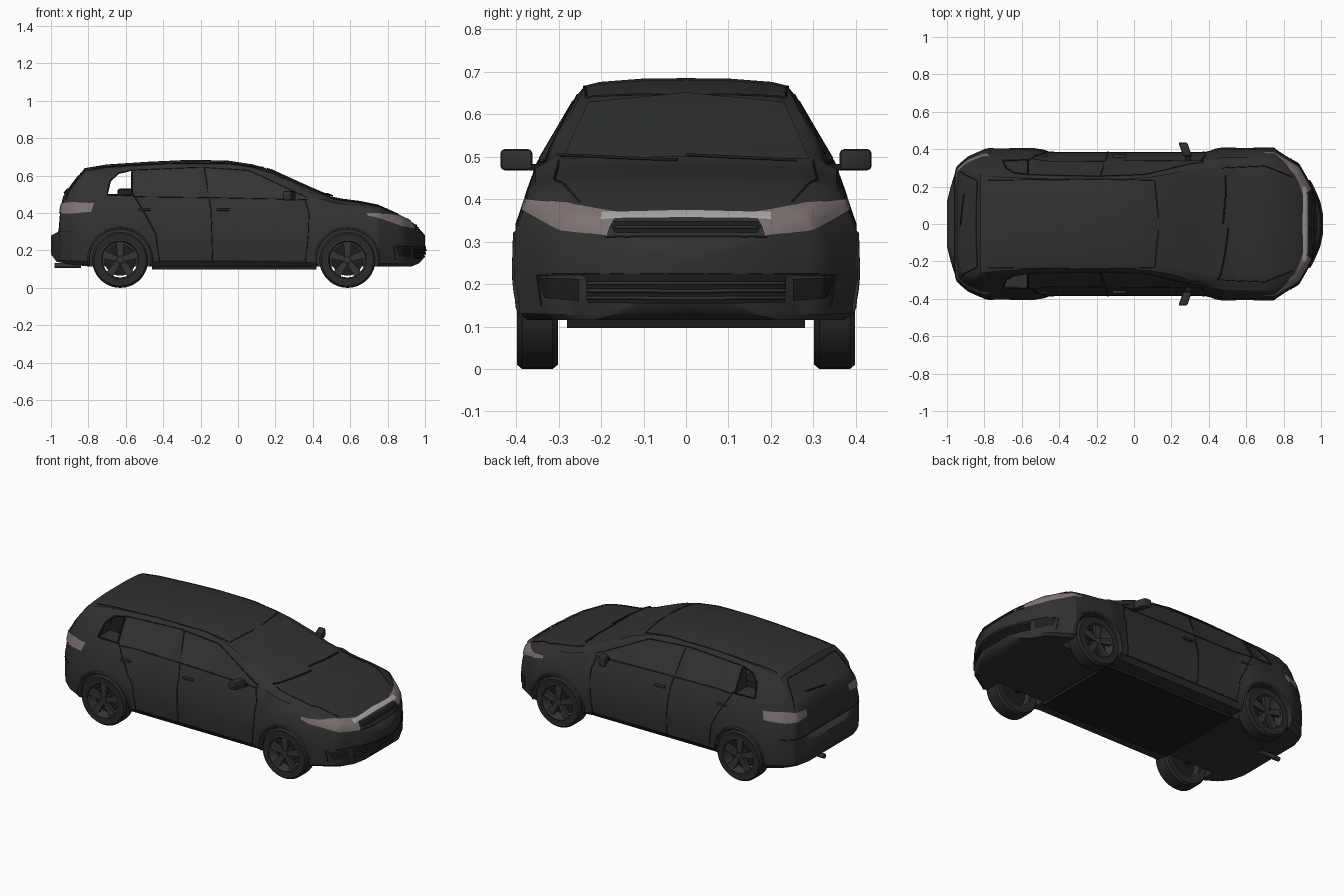
import bpy, bmesh, math
from mathutils import Vector, Matrix
from mathutils.bvhtree import BVHTree

if "Cube" in bpy.data.objects:
    bpy.data.objects.remove(bpy.data.objects["Cube"], do_unlink=True)


def material(name, r, g, b):
    m = bpy.data.materials.new(name)
    m.use_nodes = True
    m.diffuse_color = (r, g, b, 1)
    node = next(n for n in m.node_tree.nodes if n.type == 'BSDF_PRINCIPLED')
    node.inputs["Base Color"].default_value = (r, g, b, 1)
    return m


PAINT = material("charcoal paint", .03, .03, .03)
GLASS = material("dark glass", .032, .033, .033)
RUBBER = material("tyre rubber", .022, .022, .022)
METAL = material("dark wheel metal", .035, .035, .035)
BLACK = material("black trim", .012, .012, .012)
LAMP = material("rosy lamp", .21, .17, .17)
CHROME = material("chrome", .4, .4, .4)


def add(name, bm, mat, fix=True):
    if fix:
        bmesh.ops.recalc_face_normals(bm, faces=bm.faces[:])
    me = bpy.data.meshes.new(name)
    bm.to_mesh(me)
    bm.free()
    ob = bpy.data.objects.new(name, me)
    bpy.context.collection.objects.link(ob)
    me.materials.append(mat)
    me.shade_smooth()
    me.set_sharp_from_angle(angle=math.radians(32))
    return ob


def lerp_table(table, x):
    for (x0, a), (x1, b) in zip(table, table[1:]):
        if x <= x1:
            return a + (b - a) * (x - x0) / (x1 - x0)
    return table[-1][1]


def box(name, lo, hi, mat, bevel=0.0):
    lo, hi = Vector(lo), Vector(hi)
    bm = bmesh.new()
    bmesh.ops.create_cube(bm, size=1, matrix=Matrix.Translation((lo + hi) / 2) @ Matrix.Diagonal((hi - lo).to_4d()))
    if bevel:
        bmesh.ops.bevel(bm, geom=bm.edges[:], offset=bevel, segments=2, affect='EDGES', profile=.5)
    return add(name, bm, mat)


def prism(name, outline, y0, y1, mat):
    """Side outline (x, z) extruded across y."""
    bm = bmesh.new()
    a, b = ([bm.verts.new((x, y, z)) for x, z in outline] for y in (y0, y1))
    bm.faces.new(a)
    bm.faces.new(b)
    n = len(a)
    for i in range(n):
        bm.faces.new((a[i], a[(i + 1) % n], b[(i + 1) % n], b[i]))
    return add(name, bm, mat)


def circle(cx, cz, r, a0, a1, n):
    angles = [math.radians(a0 + (a1 - a0) * i / n) for i in range(n + 1)]
    return [(cx + r * math.cos(a), cz + r * math.sin(a)) for a in angles]


# Body: cross-sections lofted along x
WIDTH = [(-1, .12), (-.98, .2), (-.945, .31), (-.88, .365), (-.8, .4), (-.55, .405), (-.45, .386),
         (.38, .386), (.47, .405), (.75, .405), (.88, .32), (.95, .2), (.985, .12), (1, .05)]
TOP = [(-1, .28), (-.96, .3), (-.95, .42), (-.935, .49), (-.82, .64), (-.7, .66), (-.47, .675), (-.25, .685),
       (-.05, .68), (.08, .66), (.18, .63), (.3, .575), (.4, .53), (.5, .488), (.55, .478), (.65, .465),
       (.75, .445), (.85, .4), (.915, .36), (.957, .325), (.985, .3), (1, .28)]
BOTTOM = [(-1, .18), (-.97, .14), (-.9, .125), (-.8, .115), (.93, .115), (.965, .13), (.985, .15), (1, .2)]


def section(x):
    w, t, b = (lerp_table(k, x) for k in (WIDTH, TOP, BOTTOM))
    h = t - b
    shoulder = min(.42, b + .85 * h)
    belt = min(.475, b + .92 * h)
    rail = max(belt + .25 * (t - belt), t - .035)
    yr = min(.255 + (.645 - rail) * .53, .82 * w)
    half = [(.92 * w, b), (.98 * w, b + .05 * h), (w, b + .4 * (shoulder - b)), (.99 * w, b + .75 * (shoulder - b)),
            (.925 * w, shoulder), (.875 * w, belt), (yr, rail), (.94 * yr, rail + .5 * (t - rail)),
            (.8 * yr, rail + .75 * (t - rail)), (.4 * yr, rail + .97 * (t - rail))]
    return [(0, b)] + half + [(0, t)] + [(-y, z) for y, z in reversed(half)]


stations = [-1]
for x in sorted([p[0] for p in WIDTH + TOP + BOTTOM] + [i / 20 for i in range(-20, 21)]):
    if x - stations[-1] > .0049:
        stations.append(x)
bm = bmesh.new()
rings = [[bm.verts.new((x, y, z)) for y, z in section(x)] for x in stations]
for a, b in zip(rings, rings[1:]):
    for i in range(len(a)):
        j = (i + 1) % len(a)
        bm.faces.new((a[i], a[j], b[j], b[i]))
bm.faces.new(rings[0])
bm.faces.new(rings[-1])
bmesh.ops.recalc_face_normals(bm, faces=bm.faces[:])
surface = BVHTree.FromBMesh(bm)
body = add("body_shell", bm, PAINT)

# Wheel arches, cabin space and open quarter windows cut from the body
AXLES = {"nose": .585, "tail": -.63}
cutters = [prism("arch_cutter", circle(cx, .15, .163, 0, 360, 40)[:-1], s * .27, s * .5, BLACK)
           for cx in AXLES.values() for s in (1, -1)]
cutters.append(box("cabin_cutter", (-.74, -.23, .35), (.1, .23, .62), BLACK))
QUARTER = [(-.7, .497), (-.683, .57), (-.64, .612), (-.568, .629), (-.568, .495)]
cutters.append(prism("quarter_window_cutter", QUARTER, -.6, .6, BLACK))
for c in cutters:
    mod = body.modifiers.new(c.name, 'BOOLEAN')
    mod.operation, mod.solver, mod.object = 'DIFFERENCE', 'EXACT', c
graph = bpy.context.evaluated_depsgraph_get()
cut = bpy.data.meshes.new_from_object(body.evaluated_get(graph))
body.modifiers.clear()
body.data = cut
cut.materials.clear()
cut.materials.append(PAINT)
for p in cut.polygons:
    p.material_index = 0
cut.set_sharp_from_angle(angle=math.radians(32))
for c in cutters:
    bpy.data.objects.remove(c, do_unlink=True)

# Projection frames: outward direction, horizontal axis, second axis
Q = math.sqrt(.5)
UP = Vector((0, 0, 1))
SIDE = Vector((0, 1, 0)), Vector((1, 0, 0)), UP
NOSE = Vector((1, 0, 0)), Vector((0, 1, 0)), UP
TAIL = Vector((-1, 0, 0)), Vector((0, 1, 0)), UP
NOSE_CORNER = Vector((Q, Q, 0)), Vector((-Q, Q, 0)), UP
TAIL_CORNER = Vector((-Q, Q, 0)), Vector((Q, Q, 0)), UP
ABOVE = UP, Vector((1, 0, 0)), Vector((0, 1, 0))


def project(frame, u, v, off, s):
    d, ua, va = frame
    p = ua * u + va * v
    hit, normal, _, _ = surface.ray_cast(p + d * 3, -d)
    if hit is None:
        hit, normal, _, _ = surface.find_nearest(p + d * .8)
    q = hit + normal * off
    return Vector((q.x, q.y * s, q.z))


def along(path, t):
    f = t * (len(path) - 1)
    i = min(int(f), len(path) - 2)
    return Vector(path[i]).lerp(Vector(path[i + 1]), f - i)


def patch(name, frame, low, high, mat, sides=(1, -1), off=.004, cols=24, rows=8):
    """Plate laid on the body between two outline paths."""
    bm = bmesh.new()
    for s in sides:
        grid = []
        for r in range(rows + 1):
            line = [along(low, c / cols).lerp(along(high, c / cols), r / rows) for c in range(cols + 1)]
            grid.append([bm.verts.new(project(frame, p.x, p.y, off, s)) for p in line])
        d = Vector((frame[0].x, frame[0].y * s, frame[0].z))
        for a, b in zip(grid, grid[1:]):
            for i in range(cols):
                f = bm.faces.new((a[i], a[i + 1], b[i + 1], b[i]))
                f.normal_update()
                if f.normal.dot(d) < 0:
                    f.normal_flip()
    return add(name, bm, mat, fix=False)


def line(name, frame, path, sides=(1, -1), radius=.0025, mat=BLACK, n=40, off=.001):
    """Thin bead following the body."""
    cu = bpy.data.curves.new(name, 'CURVE')
    cu.dimensions, cu.bevel_depth, cu.bevel_resolution = '3D', radius, 1
    for s in sides:
        sp = cu.splines.new('POLY')
        sp.points.add(n)
        for i in range(n + 1):
            p = along(path, i / n)
            sp.points[i].co = (*project(frame, p.x, p.y, off, s), 1)
    cu.materials.append(mat)
    ob = bpy.data.objects.new(name, cu)
    bpy.context.collection.objects.link(ob)


# Glass
ONE = (1,)
patch("windscreen", NOSE, [(-.29, .492), (0, .497), (.29, .492)], [(-.23, .625), (0, .648), (.23, .625)], GLASS, ONE)
patch("tailgate_glass", TAIL, [(-.26, .5), (.26, .5)], [(-.22, .6), (.22, .6)], GLASS, ONE)
patch("rear_door_glass", SIDE, [(-.552, .492), (-.21, .485)], [(-.552, .626), (-.21, .638)], GLASS, off=.003)
patch("front_door_glass", SIDE, [(-.16, .485), (.1, .482), (.36, .477)],
      [(-.16, .638), (.06, .622), (.36, .485)], GLASS, off=.003)

# Lamps, grille and bumper openings
patch("headlamps", NOSE_CORNER, [(-.54, .312), (-.42, .324), (-.22, .385)],
      [(-.53, .366), (-.4, .39), (-.22, .4)], LAMP, off=.005)
patch("tail_lamps", TAIL_CORNER, [(-.53, .402), (-.4, .395), (-.29, .405)],
      [(-.53, .445), (-.4, .458), (-.29, .452)], LAMP, off=.005)
patch("chrome_bar", NOSE, [(-.2, .35), (0, .352), (.2, .35)], [(-.2, .366), (0, .371), (.2, .366)], CHROME, ONE, .006)
patch("upper_grille", NOSE, [(-.165, .318), (.165, .318)], [(-.185, .346), (.185, .346)], BLACK, ONE)
patch("lower_intake", NOSE, [(-.23, .155), (.23, .155)], [(-.235, .222), (.235, .222)], BLACK, ONE)
patch("fog_lamp_recess", NOSE, [(.25, .16), (.33, .168)], [(.25, .212), (.345, .215)], BLACK)
for z in (.168, .185, .202):
    line("intake_slat", NOSE, [(-.23, z), (.23, z)], ONE, .005, PAINT, off=.006)
line("grille_slat", NOSE, [(-.165, .33), (.165, .33)], ONE, .004, PAINT, off=.006)
line("bumper_crease", NOSE, [(-.34, .15), (-.35, .222), (.35, .222), (.34, .15)], ONE)
line("nose_seam", NOSE, [(-.19, .312), (.19, .312)], ONE)

# Panel seams
line("middle_door_seam", SIDE, [(-.18, .64), (-.145, .42), (-.135, .14)])
line("front_door_seam", SIDE, [(.36, .465), (.38, .4), (.375, .27), (.36, .14)])
line("rear_door_seam", SIDE, [(-.56, .5), (-.5, .4), (-.44, .29), (-.42, .14)])
line("belt_seam", SIDE, [(-.56, .488), (-.1, .482), (.37, .472)])
line("sill_seam", SIDE, [(-.43, .145), (.38, .145)])
line("window_frame", SIDE, [(-.56, .63), (-.2, .645), (.06, .628), (.37, .483)])
line("bonnet_edge", ABOVE, [(.47, .3), (.7, .31), (.85, .25)])
line("roof_channel", ABOVE, [(-.78, .235), (-.2, .24), (.1, .235)])
line("windscreen_header", ABOVE, [(.11, -.235), (.135, 0), (.11, .235)], ONE)
line("tailgate_seam", TAIL, [(-.28, .47), (-.23, .61), (.23, .61), (.28, .47)], ONE)
line("rear_bumper_seam", TAIL, [(-.36, .3), (.36, .3)], ONE)
line("quarter_window_frame", SIDE, QUARTER + QUARTER[:1], radius=.004)
for tip, foot in ((-.3, -.02), (.0, .26)):
    line("wiper", NOSE, [(tip, .499), (foot, .487)], ONE, .004, off=.006)
line("rear_wiper", TAIL, [(-.01, .505), (.16, .525)], ONE, .004, off=.006)

# Wheels
TYRE = [(.103, -.045), (.14, -.048), (.15, -.036), (.15, .036), (.14, .048), (.108, .046)]
RIM = [(.11, .044), (.102, .047), (.094, .034), (.094, -.04), (.108, -.04)]
BRAKE = [(.0, -.012), (.085, -.012), (.085, -.002), (.0, -.002)]
HUB = [(.0, .0), (.026, .0), (.026, .034), (.018, .04), (.0, .04)]


def lathe(bm, profile, n=36):
    start = [bm.verts.new((r, y, 0)) for r, y in profile]
    edges = [bm.edges.new((start[i], start[(i + 1) % len(start)])) for i in range(len(start))]
    bmesh.ops.spin(bm, geom=start + edges, cent=(0, 0, 0), axis=(0, 1, 0), angle=math.tau, steps=n, use_merge=False)
    bmesh.ops.remove_doubles(bm, verts=bm.verts[:], dist=.0001)


def spokes(bm):
    for k in range(5):
        made = bmesh.ops.create_cube(bm, size=1)["verts"]
        for v in made:
            outer = v.co.z > 0
            v.co = Vector((v.co.x * (.045 if outer else .026), .03 + v.co.y * .018, .098 if outer else .015))
        bmesh.ops.rotate(bm, verts=made, cent=(0, 0, 0), matrix=Matrix.Rotation(math.tau * k / 5, 3, 'Y'))


for end, cx in AXLES.items():
    for s, label in ((-1, "near"), (1, "far")):
        for part, mat, profiles in (("tyre", RUBBER, [TYRE]), ("rim", METAL, [RIM, HUB]), ("brake", BLACK, [BRAKE])):
            bm = bmesh.new()
            for prof in profiles:
                lathe(bm, prof)
            if part == "rim":
                spokes(bm)
            for v in bm.verts:
                v.co = Vector((v.co.x + cx, s * (v.co.y + .35), v.co.z + .15))
            add(f"{end}_{label}_{part}", bm, mat)
    line(f"{end}_arch_lip", SIDE, circle(cx, .15, .169, -8, 188, 30), radius=.006, mat=PAINT, n=30, off=0)
    box(f"{end}_axle", (cx - .015, -.31, .13), (cx + .015, .31, .16), BLACK)

# Mirrors and door handles
for s, label in ((-1, "near"), (1, "far")):
    def span(y0, y1):
        return min(s * y0, s * y1), max(s * y0, s * y1)
    a, b = span(.362, .437)
    m = box(f"{label}_mirror", (.25, a, .468), (.297, b, .518), PAINT, .01)
    for v in m.data.vertices:
        v.co.x -= (abs(v.co.y) - .4) * .35
    a, b = span(.32, .375)
    box(f"{label}_mirror_arm", (.275, a, .468), (.305, b, .483), BLACK, .004)
    for hx in (-.5, -.08):
        a, b = span(.355, .374)
        box(f"{label}_door_handle", (hx - .035, a, .412), (hx + .035, b, .424), PAINT, .004)

# Seat, floor and exhaust
box("rear_seat", (-.645, -.225, .34), (-.52, .225, .53), BLACK, .012)
box("floor_pan", (-.46, -.28, .097), (.42, .28, .13), BLACK)
prism("exhaust_pipe", circle(-.05, .12, .014, 0, 360, 12)[:-1], .0, .14, METAL).matrix_world = (
    Matrix.Translation((-.84, .12, 0)) @ Matrix.Rotation(math.pi / 2, 4, 'Z'))
